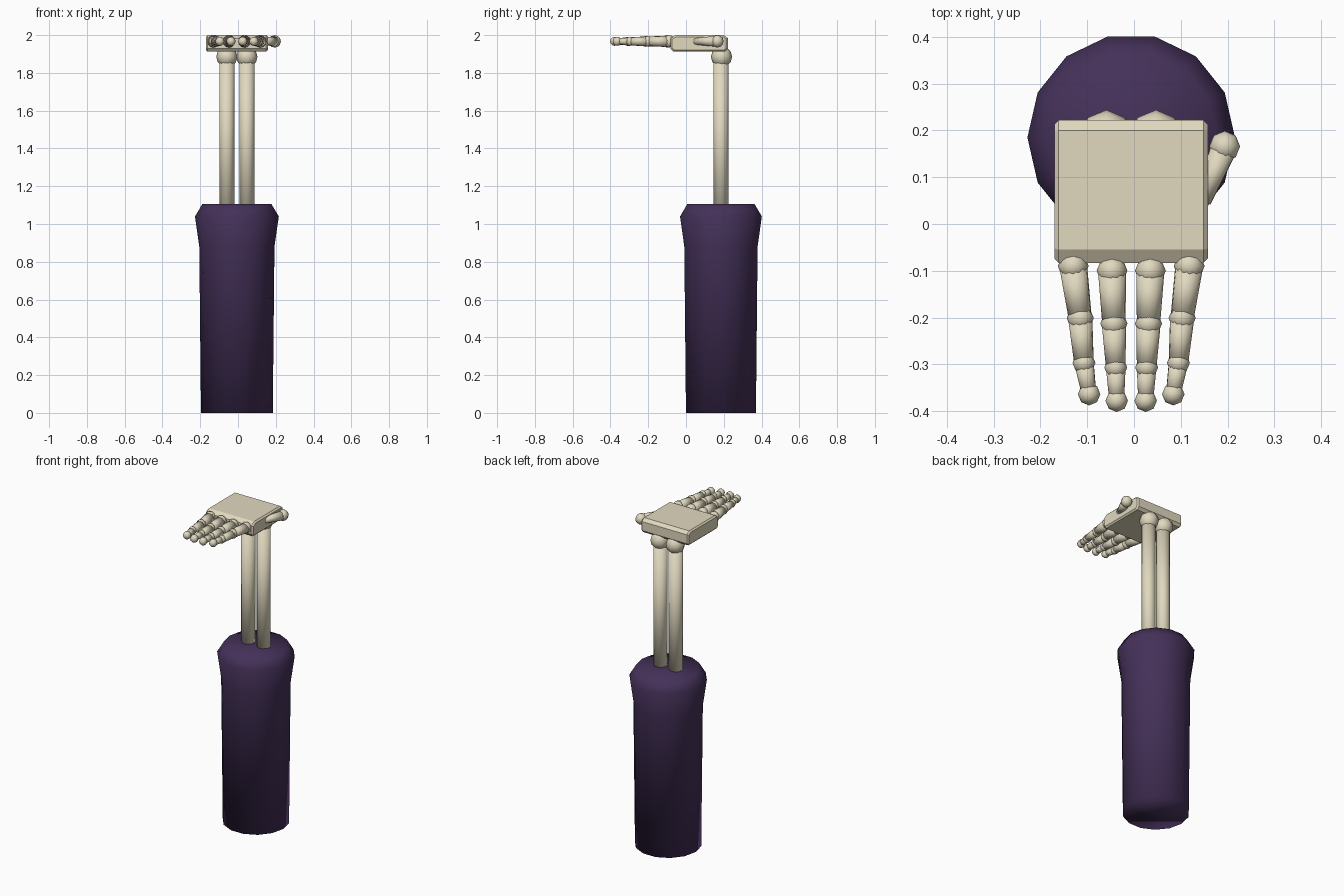
import bpy, bmesh, math
from mathutils import Vector

if "Cube" in bpy.data.objects:
    bpy.data.objects.remove(bpy.data.objects["Cube"])


def material(name, rgb):
    m = bpy.data.materials.new(name)
    m.diffuse_color = (*rgb, 1)
    m.use_nodes = True
    m.node_tree.nodes["Principled BSDF"].inputs["Base Color"].default_value = m.diffuse_color
    return m


BONE = material("bone", (0.75, 0.69, 0.52))
CLOTH = material("purple_cloth", (0.058, 0.03, 0.098))
CX = -0.006   # symmetry line of the arm
FZ = 1.967    # height of the finger bones


def make(name, bm, mat, smooth=True):
    bmesh.ops.recalc_face_normals(bm, faces=bm.faces)
    for f in bm.faces:
        f.smooth = smooth
    me = bpy.data.meshes.new(name)
    bm.to_mesh(me)
    bm.free()
    me.materials.append(mat)
    ob = bpy.data.objects.new(name, me)
    bpy.context.collection.objects.link(ob)
    return ob


def joint(name, p, r):
    bm = bmesh.new()
    bmesh.ops.create_uvsphere(bm, u_segments=8, v_segments=6, radius=r)
    bmesh.ops.translate(bm, verts=bm.verts, vec=p)
    return make(name, bm, BONE)


def bone(name, a, b, r1, r2, sides=12):
    a, b = Vector(a), Vector(b)
    bm = bmesh.new()
    bmesh.ops.create_cone(bm, cap_ends=True, segments=sides, radius1=r1,
                          radius2=r2, depth=(b - a).length)
    rot = Vector((0, 0, 1)).rotation_difference(b - a).to_matrix()
    bmesh.ops.rotate(bm, verts=bm.verts, matrix=rot)
    bmesh.ops.translate(bm, verts=bm.verts, vec=(a + b) / 2)
    return make(name, bm, BONE)


# sleeve: 14-sided turned profile, closed at both ends
bm = bmesh.new()
rings = []
for r, z in [(0.19, 0), (0.199, 0.88), (0.222, 1.04), (0.183, 1.105)]:
    rings.append([bm.verts.new((CX + r * math.cos(math.tau * i / 14),
                                0.185 + r * math.sin(math.tau * i / 14), z))
                  for i in range(14)])
for lo, hi in zip(rings, rings[1:]):
    for i in range(14):
        j = (i + 1) % 14
        bm.faces.new((lo[i], lo[j], hi[j], hi[i]))
bm.faces.new(rings[0])
bm.faces.new(rings[-1])
make("sleeve", bm, CLOTH)

# two forearm bones with wrist joints
for side, s in (("left", -1), ("right", 1)):
    x = CX + s * 0.053
    bone(side + "_forearm_bone", (x, 0.185, 1.0), (x, 0.185, 1.87), 0.04, 0.04)
    joint(side + "_wrist_joint", (x, 0.188, 1.885), 0.056)

# palm: side profile extruded across x, ends bevelled
profile = [(-0.055, 2.0), (-0.083, 1.982), (-0.083, 1.93), (-0.068, 1.912),
           (0.207, 1.912), (0.222, 1.928), (0.222, 1.984), (0.2, 2.0)]
bm = bmesh.new()
face = bm.faces.new([bm.verts.new((-0.17, y, z)) for y, z in profile])
ext = bmesh.ops.extrude_face_region(bm, geom=[face])
moved = [v for v in ext["geom"] if isinstance(v, bmesh.types.BMVert)]
bmesh.ops.translate(bm, verts=moved, vec=(0.328, 0, 0))
ends = [e for e in bm.edges if abs(e.verts[0].co.x - e.verts[1].co.x) < 1e-5]
bmesh.ops.bevel(bm, geom=ends, offset=0.009, segments=1, affect='EDGES')
make("palm", bm, BONE, smooth=False)

# fingers: (offset from centre line, y) of each joint
outer = [(0.124, -0.09), (0.109, -0.201), (0.101, -0.297), (0.09, -0.364)]
inner = [(0.041, -0.1), (0.037, -0.213), (0.033, -0.307), (0.031, -0.378)]
joint_r = [0.033, 0.029, 0.0245, 0.024]
bone_r = [(0.03, 0.025), (0.026, 0.021), (0.021, 0.016)]
for kind, path in (("outer", outer), ("inner", inner)):
    for side, s in (("left", -1), ("right", 1)):
        name = f"{side}_{kind}_finger"
        pts = [(CX + s * x, y, FZ) for x, y in path]
        for i, p in enumerate(pts):
            joint(f"{name}_joint_{i + 1}", p, joint_r[i])
        for i in range(3):
            bone(f"{name}_bone_{i + 1}", pts[i], pts[i + 1], *bone_r[i])

# thumb, tucked into the side of the palm
joint("thumb_joint", (0.194, 0.166, FZ), 0.033)
bone("thumb_bone", (0.194, 0.166, FZ), (0.147, 0.048, FZ), 0.029, 0.018)
joint("thumb_inner_joint", (0.142, 0.052, FZ), 0.022)
